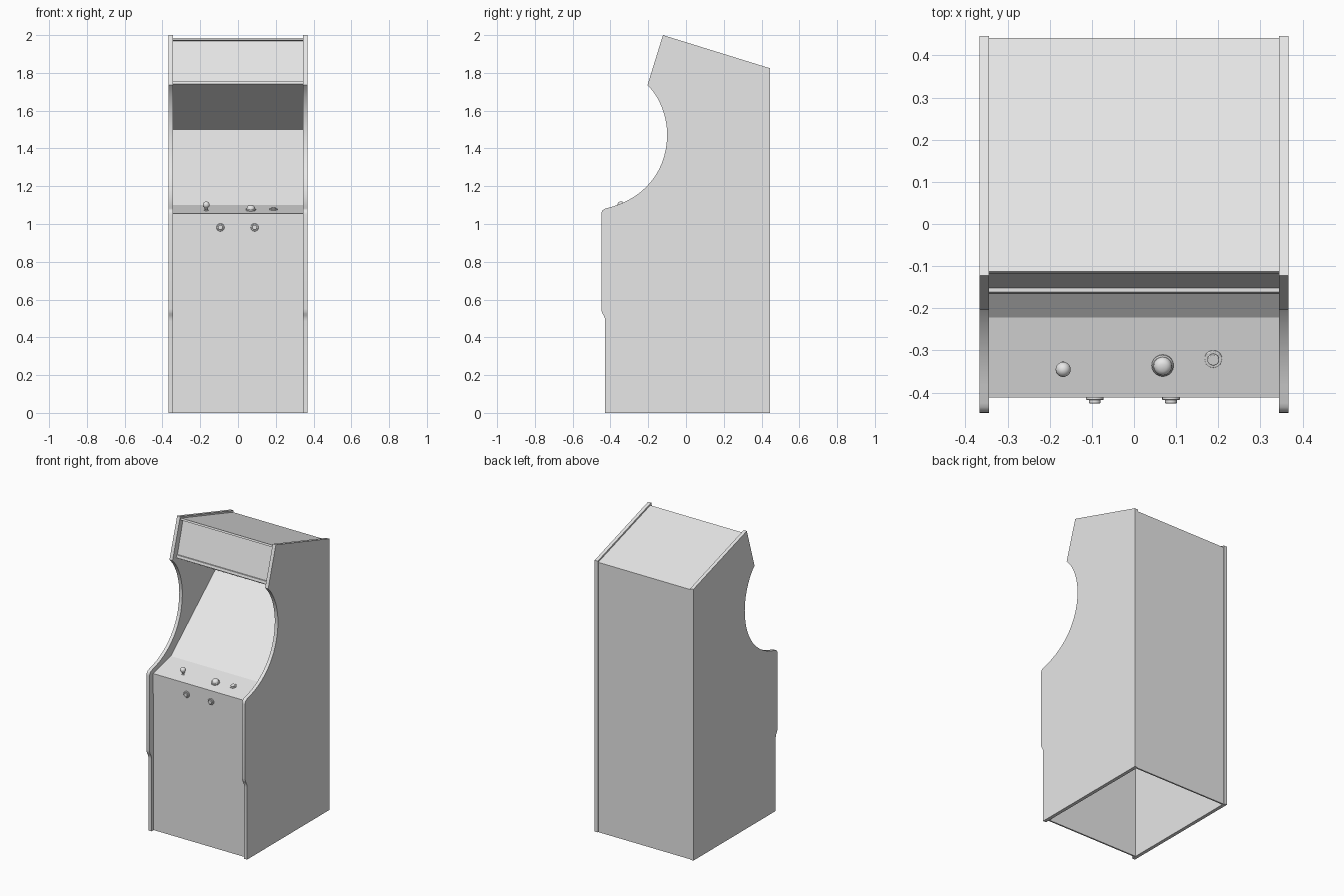
import bpy, bmesh, math
from mathutils import Vector, Matrix

if "Cube" in bpy.data.objects:
    bpy.data.objects.remove(bpy.data.objects["Cube"])

grey = bpy.data.materials.new("light_grey")
grey.diffuse_color = (0.8, 0.8, 0.8, 1)
grey.use_nodes = True
grey.node_tree.nodes["Principled BSDF"].inputs["Base Color"].default_value = grey.diffuse_color


def make(name, bm, smooth=False):
    me = bpy.data.meshes.new(name)
    bm.to_mesh(me)
    bm.free()
    ob = bpy.data.objects.new(name, me)
    bpy.context.collection.objects.link(ob)
    me.materials.append(grey)
    if smooth:
        bpy.ops.object.select_all(action='DESELECT')
        ob.select_set(True)
        bpy.context.view_layer.objects.active = ob
        bpy.ops.object.shade_smooth_by_angle(angle=math.radians(35))
    return ob


def bezier(a, b, c, d, n=10):
    a, b, c, d = map(Vector, (a, b, c, d))
    return [tuple(a*(1-t)**3 + 3*b*t*(1-t)**2 + 3*c*t*t*(1-t) + d*t**3)
            for t in (i / n for i in range(n + 1))]


# Side panels: curved (y, z) outline extruded in x
outline = [(-0.428, 0), (0.446, 0), (0.446, 1.824), (-0.122, 2.0)]
outline += bezier((-0.204, 1.735), (-0.14, 1.675), (-0.10, 1.57), (-0.10, 1.475))
outline += bezier((-0.10, 1.475), (-0.10, 1.28), (-0.22, 1.13), (-0.425, 1.082), 14)[1:]
outline += bezier((-0.425, 1.082), (-0.44, 1.078), (-0.448, 1.07), (-0.448, 1.05), 4)[1:]
outline += bezier((-0.448, 0.55), (-0.448, 0.52), (-0.428, 0.52), (-0.428, 0.485), 5)
for name, x in (("left_side_panel", -0.367), ("right_side_panel", 0.344)):
    bm = bmesh.new()
    f = bm.faces.new([bm.verts.new((x, y, z)) for y, z in outline])
    r = bmesh.ops.extrude_face_region(bm, geom=[f])
    bmesh.ops.translate(bm, vec=(0.023, 0, 0),
                        verts=[v for v in r['geom'] if isinstance(v, bmesh.types.BMVert)])
    bmesh.ops.recalc_face_normals(bm, faces=bm.faces)
    make(name, bm, True)


# Panels between the sides, open at the bottom
def panel(name, pts, thick=0.01):
    bm = bmesh.new()
    rows = [[bm.verts.new((s * 0.345, y, z)) for s in (-1, 1)] for y, z in pts]
    for a, b in zip(rows, rows[1:]):
        bm.faces.new((a[0], a[1], b[1], b[0]))
    ob = make(name, bm)
    m = ob.modifiers.new("thickness", 'SOLIDIFY')
    m.thickness = thick
    m.offset = -1
    return ob


panel("lower_front_panel", [(-0.405, 0), (-0.405, 0.93)])
panel("control_panel", [(-0.40, 0.92), (-0.411, 0.92), (-0.411, 1.055), (-0.222, 1.1)], 0.008)
panel("screen", [(-0.222, 1.1), (0.25, 1.5)])
panel("speaker_panel", [(0.25, 1.5), (-0.166, 1.74)])
panel("marquee", [(-0.166, 1.74), (-0.161, 1.757), (-0.152, 1.757),
                  (-0.092, 1.97), (-0.117, 1.974), (-0.113, 1.986)], 0.006)
panel("roof", [(-0.113, 1.986), (0.441, 1.814)])
panel("back_panel", [(0.441, 1.814), (0.441, 0)])


# Round controls: (radius, height) profile turned around the local z axis
def turned(name, profile, loc, tilt, n=20):
    bm = bmesh.new()
    vs = [bm.verts.new((r, 0, h)) for r, h in profile]
    es = [bm.edges.new(e) for e in zip(vs, vs[1:])]
    bmesh.ops.spin(bm, geom=vs + es, axis=(0, 0, 1), cent=(0, 0, 0),
                   angle=math.tau, steps=n, use_duplicate=False)
    bmesh.ops.remove_doubles(bm, verts=bm.verts, dist=1e-5)
    bmesh.ops.recalc_face_normals(bm, faces=bm.faces)
    bm.transform(Matrix.Translation(loc) @ Matrix.Rotation(tilt, 4, 'X'))
    return make(name, bm, True)


slope = math.atan2(0.045, 0.189)


def deck(y):
    return 1.055 + (y + 0.411) * 0.045 / 0.189


ball = [(0.018 * math.sin(a), 0.03 - 0.018 * math.cos(a))
        for a in (math.pi * i / 10 for i in range(2, 11))]
button = [(0.021, -0.004), (0.021, 0.005), (0.019, 0.007), (0.014, 0.007),
          (0.014, 0.013), (0.012, 0.015), (0, 0.015)]
track = [(0.026, -0.004), (0.026, 0.006), (0.023, 0.009), (0.022, 0.009),
         (0.021, 0.016), (0.016, 0.023), (0.009, 0.026), (0, 0.027)]
turned("joystick", [(0.012, -0.003), (0.012, 0.002), (0.006, 0.003)] + ball,
       (-0.168, -0.338, deck(-0.338)), slope)
turned("trackball", track, (0.068, -0.335, deck(-0.335)), slope)
turned("top_button", [(r, h * 0.7) for r, h in button], (0.188, -0.32, deck(-0.32)), slope)
for side, x in (("left", -0.093), ("right", 0.088)):
    turned(side + "_front_button", button, (x, -0.411, 0.982), math.pi / 2)
